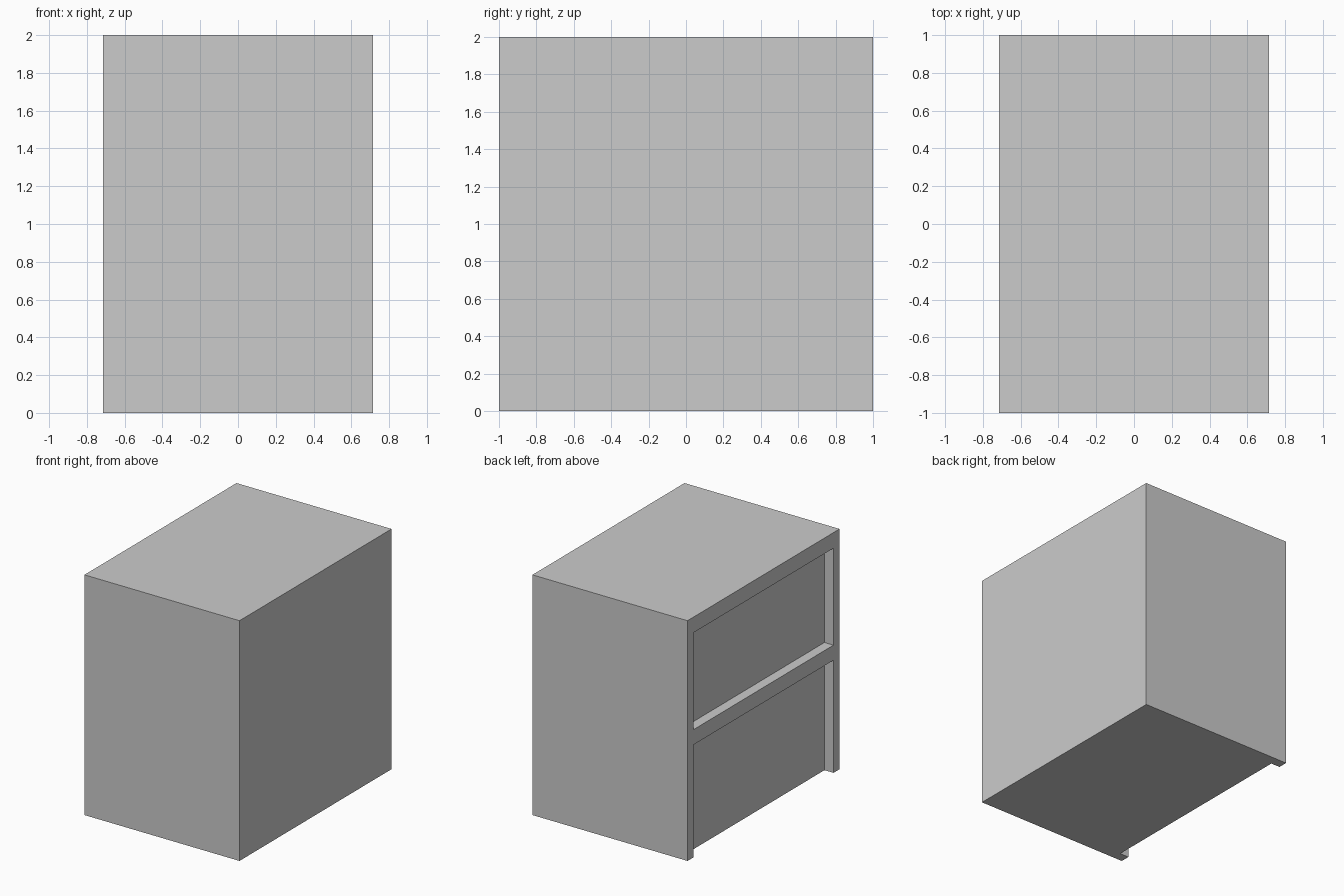
import bpy

if "Cube" in bpy.data.objects:
    bpy.data.objects.remove(bpy.data.objects["Cube"])

HALF_X, HALF_Y, HEIGHT = 0.714, 1.0, 2.0
DEPTH = 0.083   # recess depth
SIDE = 0.08     # width of the side stiles


def box(name, lo, hi):
    """Axis-aligned box between two corners."""
    centre = [(a + b) / 2 for a, b in zip(lo, hi)]
    bpy.ops.mesh.primitive_cube_add(size=1, location=centre)
    ob = bpy.context.object
    ob.name = name
    ob.scale = [b - a for a, b in zip(lo, hi)]
    bpy.ops.object.transform_apply(location=True, rotation=False, scale=True)
    return ob


# Cabinet body
body = box("cabinet_body", (-HALF_X, -HALF_Y, 0), (HALF_X, HALF_Y, HEIGHT))

# Two recesses on the left side; the lower one is open at the floor
for name, z0, z1 in (("upper_recess", 1.063, 1.87), ("lower_recess", -0.1, 0.937)):
    cutter = box(name, (-HALF_X - 0.1, -HALF_Y + SIDE, z0),
                 (-HALF_X + DEPTH, HALF_Y - SIDE, z1))
    cutter.hide_render = True
    mod = body.modifiers.new(name, 'BOOLEAN')
    mod.operation = 'DIFFERENCE'
    mod.solver = 'EXACT'
    mod.object = cutter
    bpy.context.view_layer.objects.active = body
    bpy.ops.object.modifier_apply(modifier=mod.name)
    bpy.data.objects.remove(cutter, do_unlink=True)
